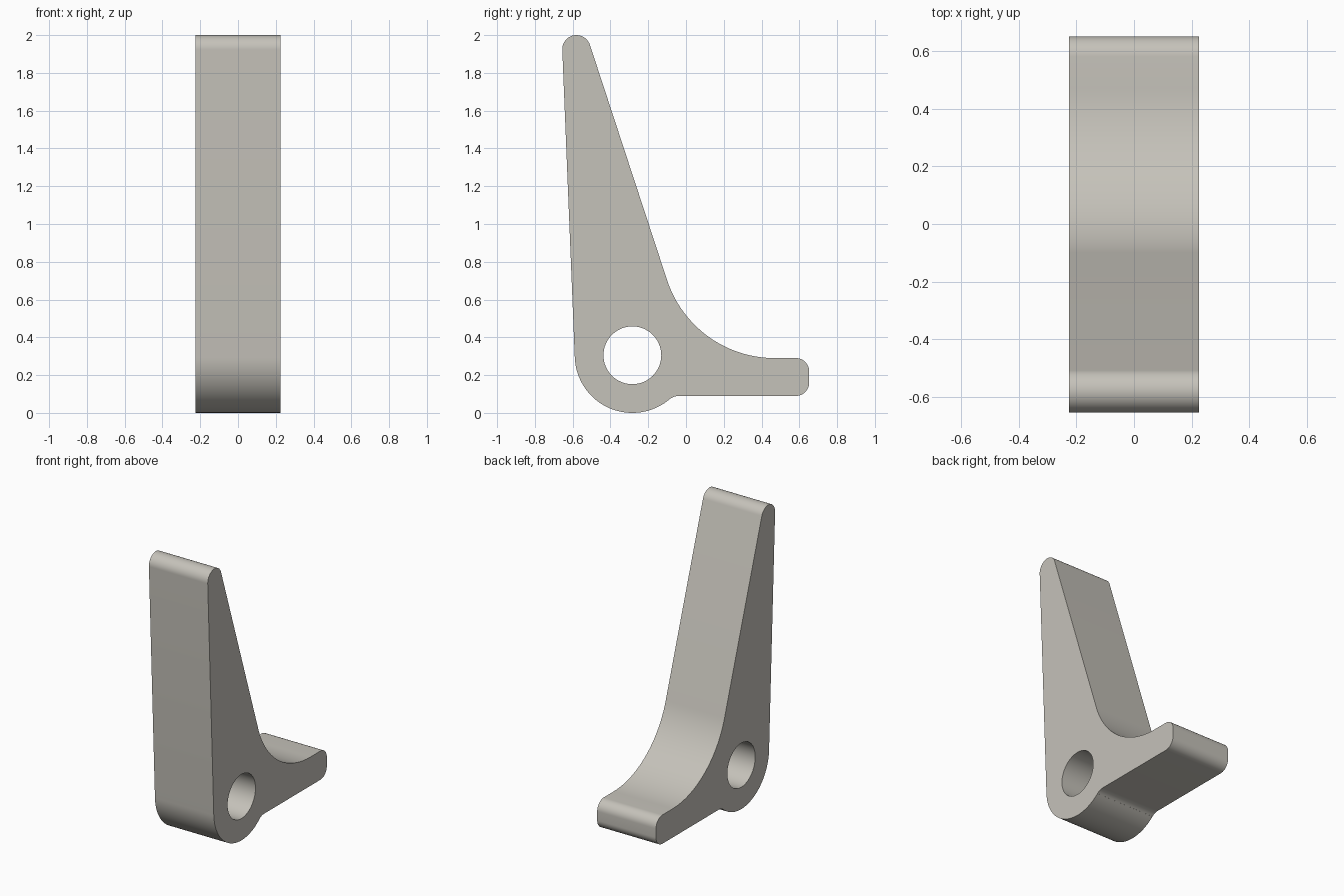
import bpy, bmesh, math

if "Cube" in bpy.data.objects:
    bpy.data.objects.remove(bpy.data.objects["Cube"])

HALF_WIDTH = 0.226


def arc(cy, cz, r, a0, a1, n):
    """Points on an arc in the side plane, angles in degrees."""
    angles = [math.radians(a0 + (a1 - a0) * i / n) for i in range(n + 1)]
    return [(cy + r * math.cos(a), cz + r * math.sin(a)) for a in angles]


# Side outline: rounded foot, sweeping inner curve, lever tip, hub, small underside fillet
outline = (arc(0.582, 0.16, 0.07, -90, 0, 12)
           + arc(0.582, 0.22, 0.07, 0, 90, 12)
           + arc(0.47, 0.89, 0.60, 270, 198.2, 32)
           + arc(-0.58, 1.925, 0.075, 18.2, 182.3, 24)
           + arc(-0.284, 0.305, 0.305, 182.3, 309.9, 40)
           + arc(-0.037, 0.01, 0.08, 129.9, 90, 8))

# Round pivot hole through the hub
hole = arc(-0.284, 0.305, 0.153, 0, 360, 64)[:-1]

# Fill the outline around the hole and extrude across the width
bm = bmesh.new()
edges = []
for loop in (outline, hole):
    verts = [bm.verts.new((-HALF_WIDTH, y, z)) for y, z in loop]
    edges += [bm.edges.new((v, verts[(i + 1) % len(verts)])) for i, v in enumerate(verts)]
bmesh.ops.triangle_fill(bm, edges=edges, use_beauty=True)
result = bmesh.ops.extrude_face_region(bm, geom=bm.faces[:], use_keep_orig=True)
moved = [g for g in result["geom"] if isinstance(g, bmesh.types.BMVert)]
bmesh.ops.translate(bm, verts=moved, vec=(2 * HALF_WIDTH, 0, 0))
bmesh.ops.recalc_face_normals(bm, faces=bm.faces[:])

mesh = bpy.data.meshes.new("lever_bracket")
bm.to_mesh(mesh)
bm.free()
bracket = bpy.data.objects.new("lever_bracket", mesh)
bpy.context.collection.objects.link(bracket)

# Warm grey finish
grey = bpy.data.materials.new("warm_grey")
grey.diffuse_color = (0.56, 0.54, 0.49, 1)
grey.use_nodes = True
grey.node_tree.nodes["Principled BSDF"].inputs["Base Color"].default_value = grey.diffuse_color
mesh.materials.append(grey)

bpy.context.view_layer.objects.active = bracket
bracket.select_set(True)
bpy.ops.object.shade_smooth_by_angle(angle=math.radians(30))
